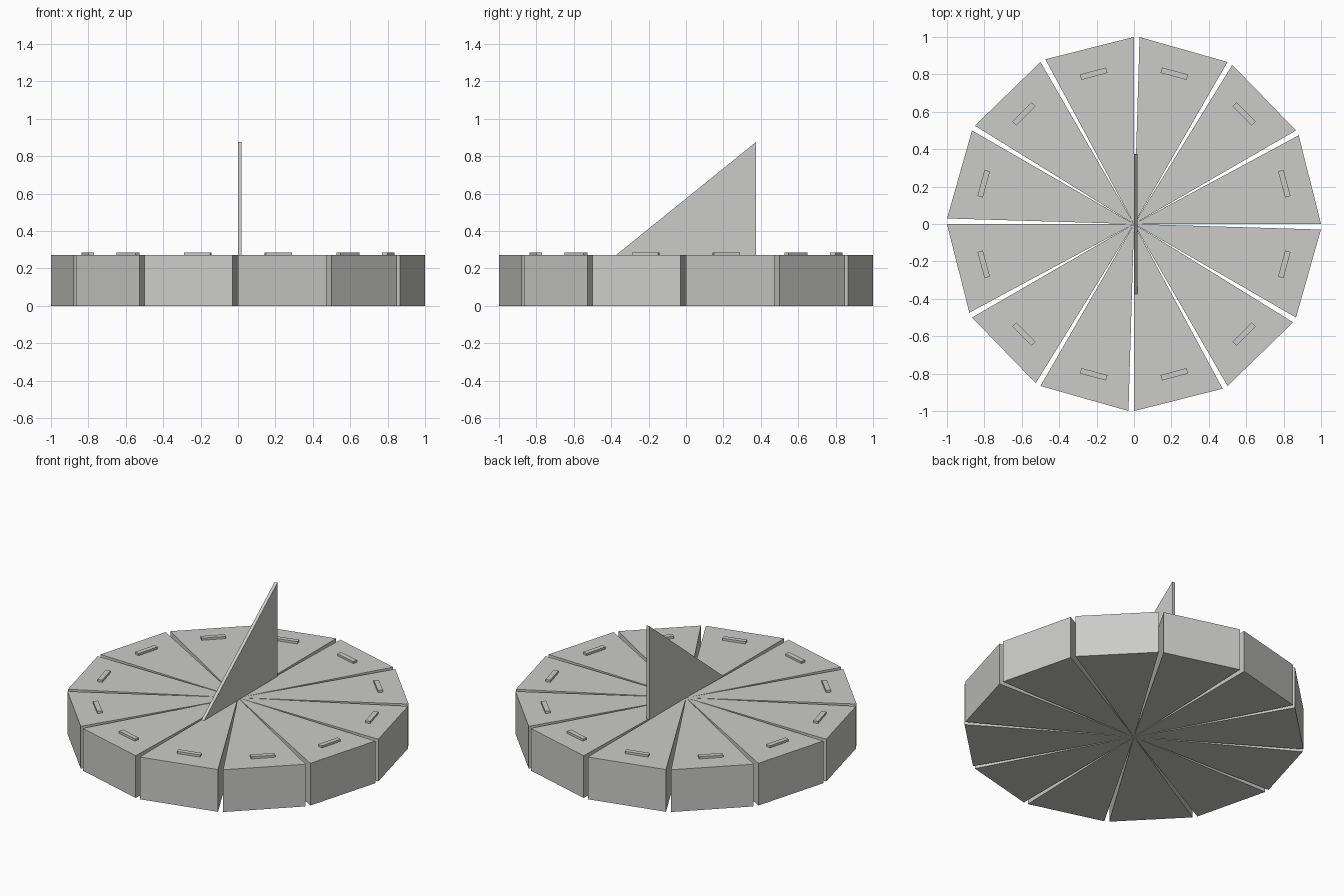
import bpy
import bmesh
from math import radians, cos, sin
from mathutils import Vector, Matrix

if "Cube" in bpy.data.objects:
    bpy.data.objects.remove(bpy.data.objects["Cube"], do_unlink=True)

BASE_H = 0.272
SECTORS = 12
STEP = 360 / SECTORS
SPAN = 28.3

stone = bpy.data.materials.new("stone_grey")
stone.use_nodes = True
stone.diffuse_color = (0.6, 0.6, 0.585, 1)
stone.node_tree.nodes["Principled BSDF"].inputs["Base Color"].default_value = stone.diffuse_color


def prism(name, outline, direction):
    """Extrude a closed flat outline along a direction."""
    bm = bmesh.new()
    face = bm.faces.new([bm.verts.new(p) for p in outline])
    ext = bmesh.ops.extrude_face_region(bm, geom=[face], use_keep_orig=True)
    moved = [g for g in ext["geom"] if isinstance(g, bmesh.types.BMVert)]
    bmesh.ops.translate(bm, verts=moved, vec=Vector(direction))
    bmesh.ops.recalc_face_normals(bm, faces=bm.faces)
    mesh = bpy.data.meshes.new(name)
    bm.to_mesh(mesh)
    bm.free()
    mesh.materials.append(stone)
    obj = bpy.data.objects.new(name, mesh)
    bpy.context.collection.objects.link(obj)
    return obj


def rim(angle):
    return (cos(radians(angle)), sin(radians(angle)), 0)


for i in range(SECTORS):
    start = i * STEP
    # Wedge of the dial, leaving a narrow gap before the next one
    prism(f"dial_wedge_{i + 1}", [(0, 0, 0), rim(start), rim(start + SPAN)], (0, 0, BASE_H))
    # Raised hour bar across the wedge
    turn = Matrix.Rotation(radians(start + STEP / 2), 3, "Z")
    corners = [(0.817, -0.072), (0.847, -0.072), (0.847, 0.072), (0.817, 0.072)]
    prism(f"hour_bar_{i + 1}", [turn @ Vector((x, y, BASE_H)) for x, y in corners], (0, 0, 0.014))

# Upright triangular shadow fin
prism("shadow_fin", [(0, -0.373, BASE_H), (0, 0.373, BASE_H), (0, 0.373, 0.875)], (0.02, 0, 0))
